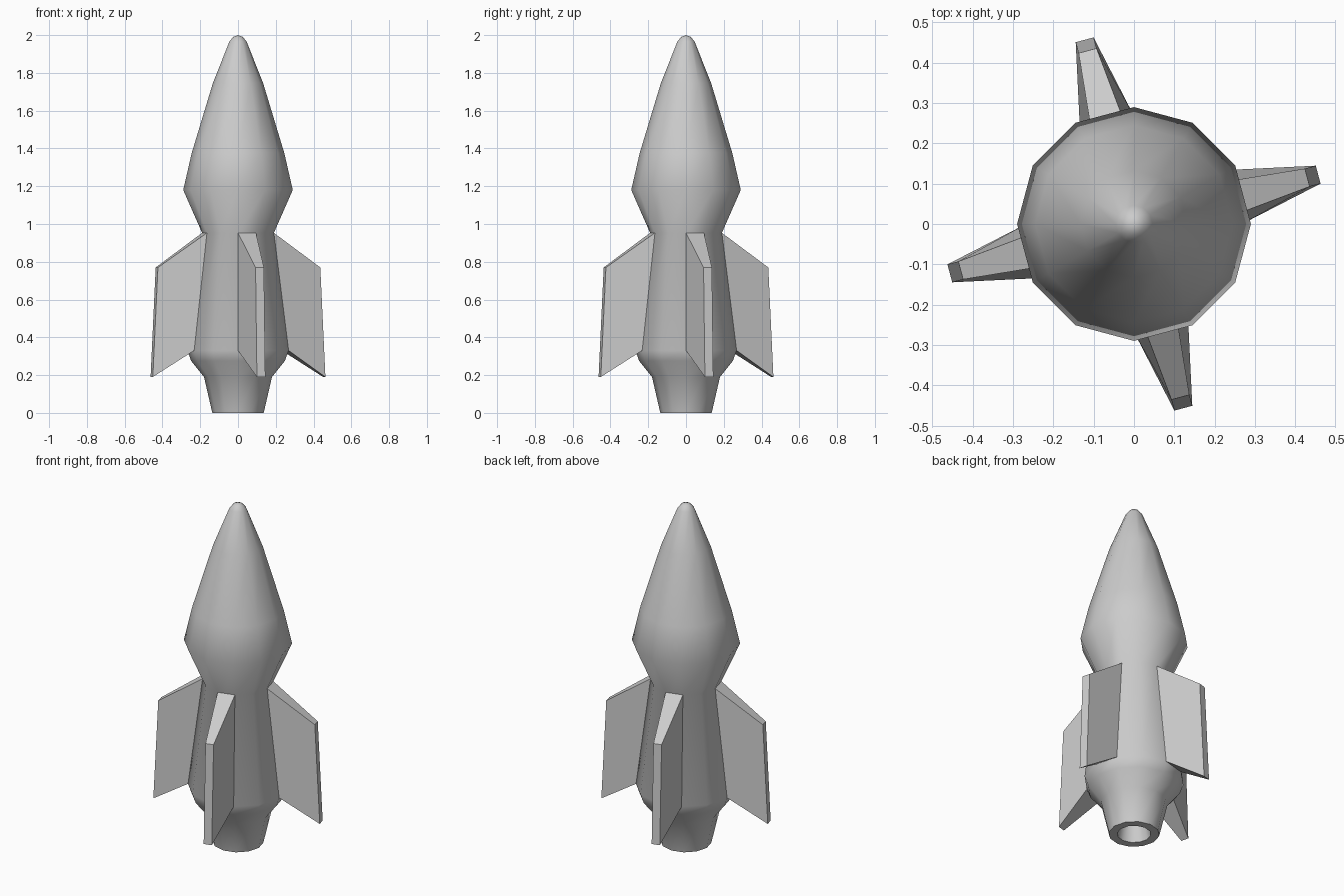
import bpy, bmesh
from math import cos, sin, pi, radians
from mathutils import Vector

if "Cube" in bpy.data.objects:
    bpy.data.objects.remove(bpy.data.objects["Cube"])

SIDES = 12
# (radius, height) from inside the nozzle, round the rim, up to the nose
PROFILE = [(0.07, 0.12), (0.09, 0.0), (0.136, 0.0), (0.18, 0.19), (0.248, 0.275),
           (0.268, 0.33), (0.19, 0.953), (0.29, 1.18), (0.245, 1.376),
           (0.133, 1.746), (0.046, 1.965), (0.026, 1.99)]
FIN_BAND = 5          # profile segment that carries the fins

bm = bmesh.new()

# Twelve-sided turned body
rings = [[bm.verts.new((r * cos(2 * pi * k / SIDES), r * sin(2 * pi * k / SIDES), z))
          for k in range(SIDES)] for r, z in PROFILE]
fin_roots = []
for i, (low, high) in enumerate(zip(rings, rings[1:])):
    for k in range(SIDES):
        n = (k + 1) % SIDES
        face = bm.faces.new((low[k], low[n], high[n], high[k]))
        if i == FIN_BAND and k % 3 == 0:
            fin_roots.append((face, 2 * pi * (k + 0.5) / SIDES))

# Nozzle floor and nose tip
bm.faces.new(rings[0][::-1])
tip = bm.verts.new((0, 0, 2.0))
for k in range(SIDES):
    bm.faces.new((rings[-1][k], rings[-1][(k + 1) % SIDES], tip))

# Four swept fins pulled out of every third body panel
for face, angle in fin_roots:
    out = Vector((cos(angle), sin(angle), 0))
    side = Vector((-sin(angle), cos(angle), 0))
    outer = bmesh.ops.extrude_discrete_faces(bm, faces=[face])["faces"][0]
    for v in outer.verts:
        s = 1 if v.co.dot(side) > 0 else -1
        reach, z = (0.445, 0.77) if v.co.z > 0.6 else (0.473, 0.19)
        v.co = out * reach + side * (0.023 * s) + Vector((0, 0, z))

bmesh.ops.recalc_face_normals(bm, faces=bm.faces)
mesh = bpy.data.meshes.new("rocket_body_with_fins")
bm.to_mesh(mesh)
bm.free()
rocket = bpy.data.objects.new("rocket_body_with_fins", mesh)
bpy.context.collection.objects.link(rocket)

# Smooth body with crisp fin edges
bpy.context.view_layer.objects.active = rocket
rocket.select_set(True)
bpy.ops.object.shade_smooth_by_angle(angle=radians(50))
